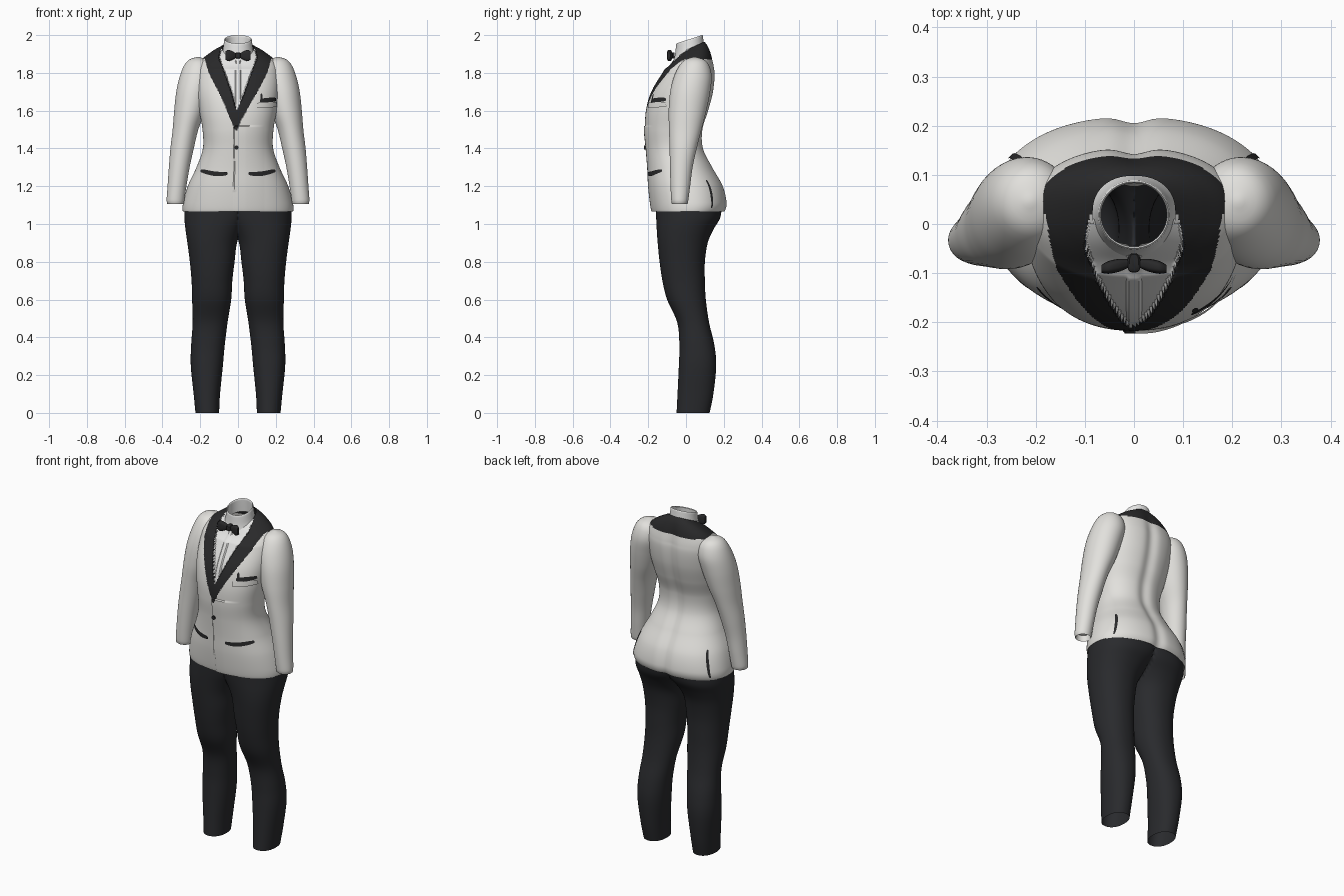
import bpy, bmesh, math
from mathutils import Vector, Matrix
from mathutils.bvhtree import BVHTree

if "Cube" in bpy.data.objects:
    bpy.data.objects.remove(bpy.data.objects["Cube"])


def material(name, r, g, b):
    m = bpy.data.materials.new(name)
    m.diffuse_color = (r, g, b, 1)
    m.use_nodes = True
    m.node_tree.nodes["Principled BSDF"].inputs["Base Color"].default_value = m.diffuse_color
    return m


IVORY = material("ivory cloth", 0.76, 0.75, 0.72)
WHITE = material("white shirt", 0.78, 0.78, 0.77)
BLACK = material("black satin", 0.022, 0.022, 0.023)
CHARCOAL = material("charcoal trousers", 0.022, 0.023, 0.026)


def finish(name, bm, mats, mirror=False):
    me = bpy.data.meshes.new(name)
    bm.to_mesh(me)
    bm.free()
    for m in mats:
        me.materials.append(m)
    ob = bpy.data.objects.new(name, me)
    bpy.context.collection.objects.link(ob)
    if mirror:
        ob.modifiers.new("mirror", 'MIRROR').use_clip = True
    return ob


def resample(stations, step):
    """Catmull-Rom rows through the stations, about one per step."""
    out, last = [], len(stations) - 1
    for i in range(last):
        p0, p1 = stations[max(i - 1, 0)], stations[i]
        p2, p3 = stations[i + 1], stations[min(i + 2, last)]
        n = max(1, math.ceil(max(abs(a - b) for a, b in zip(p1, p2)) / step))
        for k in range(n):
            t = k / n
            out.append([0.5 * (2 * b + (c - a) * t + (2 * a - 5 * b + 4 * c - d) * t * t
                               + (3 * b - a - 3 * c + d) * t ** 3)
                        for a, b, c, d in zip(p0, p1, p2, p3)])
    return out + [list(stations[-1])]


def loft(name, stations, mats, n=48, step=0.02, power=2.0, shape=None,
         colour=None, caps=False, mirror=False, clip=False):
    """Stations are (z, x min, x max, y min, y max), lowest first."""
    bm = bmesh.new()
    rings = []
    for z, x0, x1, y0, y1 in resample(stations, step):
        ring = []
        for j in range(n):
            a = 2 * math.pi * (j + 0.5) / n
            c, s = math.cos(a), math.sin(a)
            v = Vector(((x0 + x1) / 2 + (x1 - x0) / 2 * math.copysign(abs(c) ** (2 / power), c),
                        (y0 + y1) / 2 + (y1 - y0) / 2 * math.copysign(abs(s) ** (2 / power), s), z))
            ring.append(bm.verts.new(shape(v) if shape else v))
        rings.append(ring)
    for lo, hi in zip(rings, rings[1:]):
        for j in range(n):
            k = (j + 1) % n
            f = bm.faces.new((lo[j], lo[k], hi[k], hi[j]))
            if colour:
                f.material_index = colour(f.calc_center_median())
    if caps:
        bm.faces.new(rings[0][::-1])
        bm.faces.new(rings[-1])
    if clip:    # open the inner side where the halves join
        for v in bm.verts:
            v.co.x = max(v.co.x, 0)
        flat = [f for f in bm.faces if all(v.co.x < 1e-5 for v in f.verts)]
        bmesh.ops.delete(bm, geom=flat, context='FACES')
    return finish(name, bm, mats, mirror)


def lookup(table, z):
    if z <= table[0][0]:
        return table[0][1]
    for (a, u), (b, v) in zip(table, table[1:]):
        if z <= b:
            return u + (v - u) * (z - a) / (b - a)
    return table[-1][1]


# Half widths of lapel and shirt opening by height
LAPEL = [(1.48, -0.01), (1.50, 0.008), (1.54, 0.024), (1.63, 0.067), (1.70, 0.103),
         (1.80, 0.155), (1.87, 0.175), (1.92, 0.185)]
OPENING = [(1.60, -0.01), (1.605, 0.002), (1.765, 0.057), (1.88, 0.10), (1.93, 0.09)]


def jacket_colour(p):
    x = abs(p.x + 0.01 * max(0, min(1, (1.7 - p.z) / 0.15)))
    if p.y > 0.02:
        return 1 if p.z > 1.872 and x < 0.186 else 0
    if x < lookup(OPENING, p.z):
        return 2
    return 1 if x < lookup(LAPEL, p.z) else 0


def jacket_shape(v):
    t = max(0, min(1, (v.z - 1.82) / 0.11))
    v.z += 0.45 * (v.y - 0.02) * t                      # collar rises to the back
    if v.y > 0:                                         # spine hollow
        v.y -= 0.013 * math.exp(-(v.x / 0.035) ** 2) * (1 - t)
    elif jacket_colour(v) == 2:                         # sunken shirt with placket
        v.y += 0.005 if abs(v.x) < 0.012 else 0.011
    elif v.z < 1.52 and v.x > -0.02:                    # front overlap
        v.y -= 0.006 * max(0, min(1, (0.14 - v.x) / 0.1))
    return v


# Jacket body
body = [(1.085, 0.284, -0.168, 0.198), (1.066, 0.292, -0.176, 0.206), (1.11, 0.291, -0.185, 0.218),
        (1.20, 0.266, -0.195, 0.198), (1.30, 0.220, -0.20, 0.143), (1.40, 0.186, -0.208, 0.095),
        (1.50, 0.188, -0.217, 0.092), (1.60, 0.205, -0.212, 0.122), (1.70, 0.218, -0.185, 0.147),
        (1.80, 0.218, -0.130, 0.155), (1.86, 0.198, -0.092, 0.140), (1.90, 0.145, -0.070, 0.122),
        (1.93, 0.084, -0.052, 0.098)]
jacket = loft("jacket_body", [(z, -w, w, f, b) for z, w, f, b in body], [IVORY, BLACK, WHITE],
              n=300, step=0.0055, power=2.25, shape=jacket_shape, colour=jacket_colour)

# Sleeves: (z, centre x, centre y, radius x, radius y)
sleeve = [(1.14, 0.331, -0.033, 0.038, 0.036), (1.105, 0.331, -0.033, 0.042, 0.040),
          (1.125, 0.331, -0.033, 0.047, 0.045), (1.20, 0.323, -0.030, 0.050, 0.052),
          (1.30, 0.311, -0.025, 0.055, 0.060), (1.40, 0.296, -0.015, 0.062, 0.072),
          (1.50, 0.278, -0.004, 0.068, 0.086), (1.60, 0.255, 0.008, 0.083, 0.100),
          (1.70, 0.235, 0.022, 0.092, 0.106), (1.78, 0.217, 0.036, 0.092, 0.100),
          (1.84, 0.210, 0.044, 0.075, 0.078), (1.87, 0.212, 0.046, 0.046, 0.050),
          (1.884, 0.212, 0.046, 0.006, 0.006)]
loft("sleeves", [(z, x - a, x + a, y - b, y + b) for z, x, y, a, b in sleeve], [IVORY],
     step=0.012, caps=True, mirror=True)

# Trousers
loft("trousers", [(0.0, 0.10, 0.225, -0.05, 0.125), (0.1, 0.095, 0.235, -0.045, 0.145),
                  (0.25, 0.08, 0.25, -0.038, 0.16), (0.36, 0.07, 0.248, -0.035, 0.15),
                  (0.48, 0.055, 0.24, -0.047, 0.122), (0.6, 0.036, 0.243, -0.10, 0.105),
                  (0.7, 0.03, 0.246, -0.125, 0.10), (0.8, 0.018, 0.255, -0.14, 0.10),
                  (0.9, 0.005, 0.268, -0.15, 0.115), (0.97, -0.03, 0.278, -0.155, 0.145),
                  (1.03, -0.08, 0.284, -0.158, 0.18), (1.09, -0.12, 0.282, -0.16, 0.19)],
     [CHARCOAL], n=64, power=2.2, mirror=True, clip=True)


# Shirt collar, a tilted open band with thickness
def tilt(v):
    v.z += 0.33 * (v.y - 0.02)
    return v


loft("shirt_collar", [(1.885, -0.092, 0.092, -0.068, 0.102), (1.925, -0.080, 0.080, -0.058, 0.095),
                      (1.975, -0.073, 0.073, -0.052, 0.089), (1.979, -0.070, 0.070, -0.049, 0.086),
                      (1.975, -0.067, 0.067, -0.046, 0.083), (1.90, -0.070, 0.070, -0.050, 0.086)],
     [WHITE], n=64, step=0.01, shape=tilt)

# Bow tie: wings lofted along x, then the knot
half = [(0.008, 0.011, 0.008), (0.03, 0.023, 0.013), (0.052, 0.030, 0.013), (0.066, 0.022, 0.008)]
wings = [(-p, h, d) for p, h, d in half[::-1]] + half
turn = Matrix.Rotation(math.pi / 2, 3, 'Y')


def bow_shape(v):
    v = turn @ v
    return v + Vector((0, -0.078 - 0.2 * abs(v.x), 1.892))


loft("bow_tie_wings", [(p, -h, h, -d, d) for p, h, d in wings], [BLACK], n=24, step=0.006,
     power=3, shape=bow_shape, caps=True)
loft("bow_tie_knot", [(1.876, -0.009, 0.009, -0.092, -0.062), (1.880, -0.013, 0.013, -0.098, -0.060),
                      (1.904, -0.013, 0.013, -0.098, -0.060), (1.908, -0.009, 0.009, -0.092, -0.062)],
     [BLACK], n=20, step=0.01, power=3, caps=True)

# Thin strips draped on the jacket
bm = bmesh.new()
bm.from_mesh(jacket.data)
tree = BVHTree.FromBMesh(bm)
bm.free()


def on_jacket(x, z, side, lift):
    hit = tree.ray_cast(Vector((x, side, z)), Vector((0, -side, 0)))
    return hit[0] + hit[1] * math.copysign(lift, hit[1].y * side)


def strip(name, pts, w0, w1, mat, side=-1, lift=0.004, mirror=False):
    """pts are (x, z); half width swells from w0 at the ends to w1 midway."""
    bm, rows = bmesh.new(), []
    path = resample(pts, 0.006)
    for i, (x, z) in enumerate(path):
        a, b = path[max(i - 1, 0)], path[min(i + 1, len(path) - 1)]
        d = Vector((b[0] - a[0], b[1] - a[1])).normalized()
        w = w0 + (w1 - w0) * math.sin(math.pi * i / (len(path) - 1)) ** 0.5
        rows.append([bm.verts.new(on_jacket(x - d.y * w * s, z + d.x * w * s, side, lift))
                     for s in (-1, 0, 1)])
    for lo, hi in zip(rows, rows[1:]):
        for k in (0, 1):
            bm.faces.new((lo[k], hi[k], hi[k + 1], lo[k + 1]))
    bmesh.ops.recalc_face_normals(bm, faces=bm.faces)
    if sum(f.normal.y for f in bm.faces) * side < 0:
        bmesh.ops.reverse_faces(bm, faces=bm.faces)
    return finish(name, bm, [mat], mirror)


strip("hip_pockets", [(0.055, 1.267), (0.12, 1.266), (0.195, 1.282)], 0.005, 0.012, BLACK, mirror=True)
strip("side_vents", [(0.215, 1.23), (0.237, 1.15), (0.252, 1.085)], 0.002, 0.005, BLACK, side=1, mirror=True)
strip("breast_pocket_welt", [(0.098, 1.627), (0.15, 1.629), (0.198, 1.634)], 0.012, 0.014, IVORY, lift=0.008)
strip("pocket_square", [(0.115, 1.652), (0.155, 1.655), (0.198, 1.660)], 0.006, 0.012, BLACK)
strip("pocket_square_tip", [(0.124, 1.655), (0.121, 1.69)], 0.001, 0.006, BLACK, lift=0.005)

# Front button
bm = bmesh.new()
place = Matrix.Translation(on_jacket(-0.008, 1.405, -1, 0.002)) @ Matrix.Rotation(math.pi / 2, 4, 'X')
bmesh.ops.create_cone(bm, cap_ends=True, segments=20, radius1=0.011, radius2=0.011, depth=0.012, matrix=place)
finish("front_button", bm, [BLACK])

for ob in bpy.context.collection.objects:
    ob.select_set(True)
bpy.context.view_layer.objects.active = jacket
bpy.ops.object.shade_smooth_by_angle(angle=math.radians(40))
